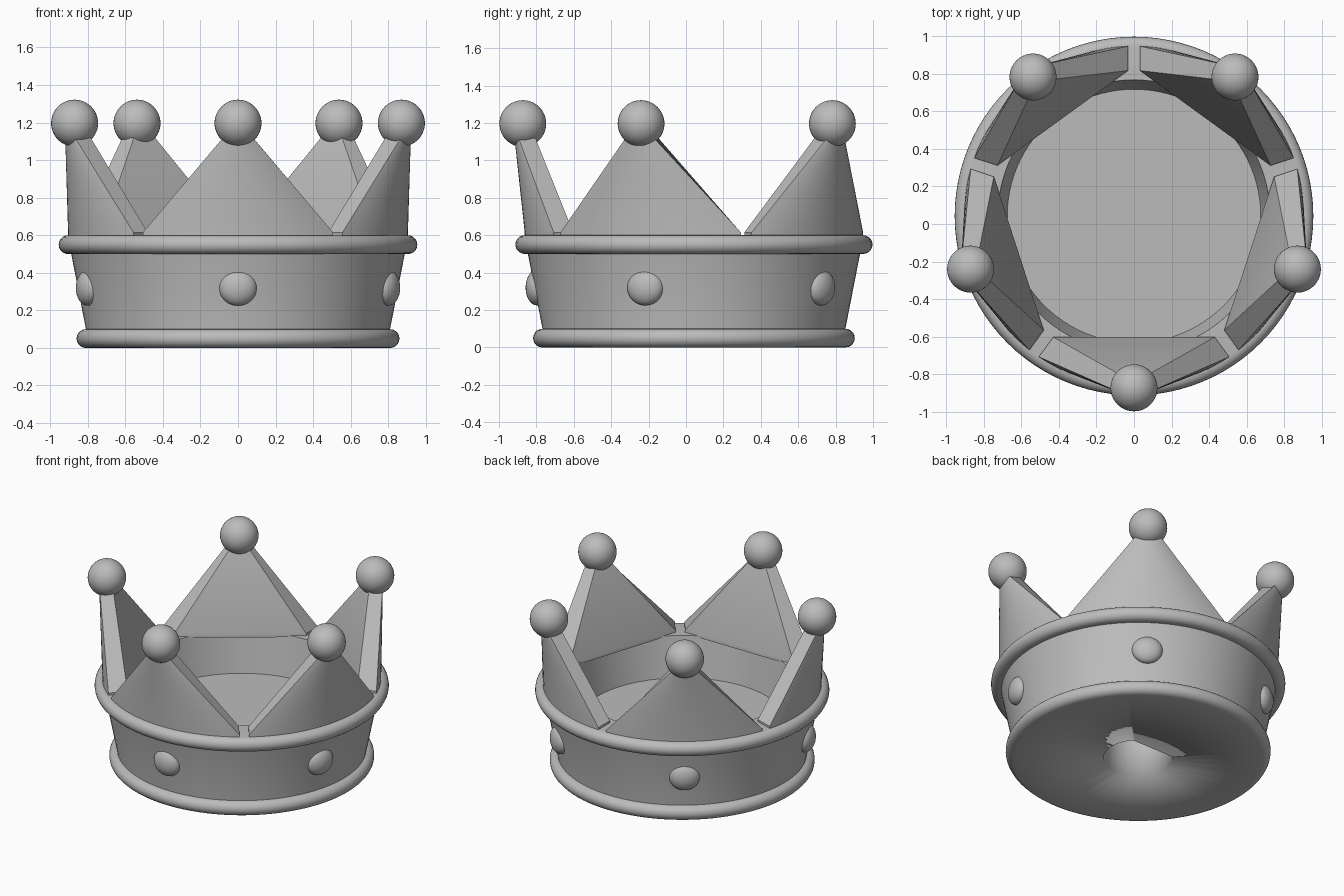
import bpy, bmesh
from math import sin, cos, pi, radians, acos, asin
from mathutils import Matrix, Vector

cube = bpy.data.objects.get("Cube")
if cube:
    bpy.data.objects.remove(cube, do_unlink=True)

CENTRE = Vector((0, 0.0425, 0))
POINTS = 5
STEPS = 96

grey = bpy.data.materials.new("plain_grey")
grey.use_nodes = True
grey.diffuse_color = (0.5, 0.5, 0.5, 1)
grey.node_tree.nodes["Principled BSDF"].inputs["Base Color"].default_value = grey.diffuse_color


def finish(bm, name, angle=35):
    """Turn a bmesh into a smooth-shaded object with sharp creases."""
    bmesh.ops.recalc_face_normals(bm, faces=bm.faces)
    mesh = bpy.data.meshes.new(name)
    bm.to_mesh(mesh)
    bm.free()
    mesh.materials.append(grey)
    obj = bpy.data.objects.new(name, mesh)
    bpy.context.collection.objects.link(obj)
    bpy.ops.object.select_all(action='DESELECT')
    obj.select_set(True)
    bpy.context.view_layer.objects.active = obj
    bpy.ops.object.shade_smooth_by_angle(angle=radians(angle))
    return obj


def half_round(radius, z, size):
    """Profile points of a rounded band edge, from bottom to top."""
    return [(radius + size * cos(a), z + size * sin(a))
            for a in (radians(-90 + 18 * i) for i in range(11))]


def lathe(profile):
    bm = bmesh.new()
    verts = [bm.verts.new((r, 0, z)) for r, z in profile]
    edges = [bm.edges.new(pair) for pair in zip(verts, verts[1:])]
    bmesh.ops.spin(bm, geom=verts + edges, cent=(0, 0, 0), axis=(0, 0, 1),
                   angle=2 * pi, steps=STEPS, use_merge=True)
    bmesh.ops.remove_doubles(bm, verts=bm.verts, dist=0.0001)
    bmesh.ops.translate(bm, verts=bm.verts, vec=CENTRE)
    return bm


# Band with rounded rims and a raised floor
profile = [(0, 0)] + half_round(0.81, 0.05, 0.05) + half_round(0.905, 0.55, 0.05)
profile[12:12] = [(0.81, 0.101), (0.888, 0.5)]
profile += [(0.725, 0.6), (0.675, 0.32), (0, 0.32)]
band = finish(lathe(profile), "band")

# Blind hole in the underside, with one flat side facing the back
HOLE_R, FLAT, DEPTH = 0.225, 0.15, 0.29
start = asin(FLAT / HOLE_R)
sweep = 2 * pi - 2 * acos(FLAT / HOLE_R)
bm = bmesh.new()
ring = [bm.verts.new((HOLE_R * cos(start - sweep * i / 40),
                      HOLE_R * sin(start - sweep * i / 40), -0.1)) for i in range(41)]
face = bm.faces.new(ring)
top = bmesh.ops.extrude_face_region(bm, geom=[face])
bmesh.ops.translate(bm, vec=(0, 0, DEPTH + 0.1),
                    verts=[g for g in top["geom"] if isinstance(g, bmesh.types.BMVert)])
bmesh.ops.translate(bm, verts=bm.verts, vec=CENTRE)
cutter = finish(bm, "hole_cutter")
cutter.hide_render = True
cut = band.modifiers.new("hole", 'BOOLEAN')
cut.object = cutter
cut.operation = 'DIFFERENCE'
cut.solver = 'EXACT'
bpy.context.view_layer.objects.active = band
bpy.ops.object.modifier_move_to_index(modifier=cut.name, index=0)
bpy.ops.object.modifier_apply(modifier=cut.name)
bpy.data.objects.remove(cutter, do_unlink=True)


def section(arc, inner, half_angle, inner_half, z):
    """Curved outer edge and straight inner edge, facing the front."""
    count = 20
    pts = []
    for i in range(count + 1):
        a = half_angle * (2 * i / count - 1)
        pts.append(Vector((arc * sin(a), -arc * cos(a), z)))
    for i in range(count + 1):
        pts.append(Vector((inner_half * (1 - 2 * i / count), -inner, z)))
    return pts


def spike(turn):
    """Loft from the curved foot to a narrow ridge hidden in the ball."""
    half = pi / POINTS - 0.034
    rings = [section(0.905, 0.645, half, 0.43, 0.59),
             section(0.905, 0.645, half, 0.43, 0.615),
             section(0.968, 0.88, 0.012, 0.012, 1.2)]
    bm = bmesh.new()
    rows = [[bm.verts.new(p) for p in r] for r in rings]
    n = len(rows[0])
    for low, high in zip(rows, rows[1:]):
        for i in range(n):
            j = (i + 1) % n
            bm.faces.new((low[i], low[j], high[j], high[i]))
    bm.faces.new(rows[0][::-1])
    bm.faces.new(rows[-1])
    bm.transform(turn)
    return bm


def ball(turn, place, size):
    bm = bmesh.new()
    bmesh.ops.create_uvsphere(bm, u_segments=40, v_segments=24, radius=1)
    bm.transform(turn @ Matrix.Translation(place) @ Matrix.Diagonal((*size, 1)))
    return bm


# Five spikes, each with a ball on top and a gem below
for k in range(POINTS):
    turn = Matrix.Translation(CENTRE) @ Matrix.Rotation(2 * pi * k / POINTS, 4, 'Z')
    finish(spike(turn), f"spike_{k + 1}")
    finish(ball(turn, (0, -0.915, 1.197), (0.125,) * 3), f"ball_{k + 1}", 60)
    finish(ball(turn, (0, -0.84, 0.32), (0.1, 0.06, 0.095)), f"gem_{k + 1}", 60)
